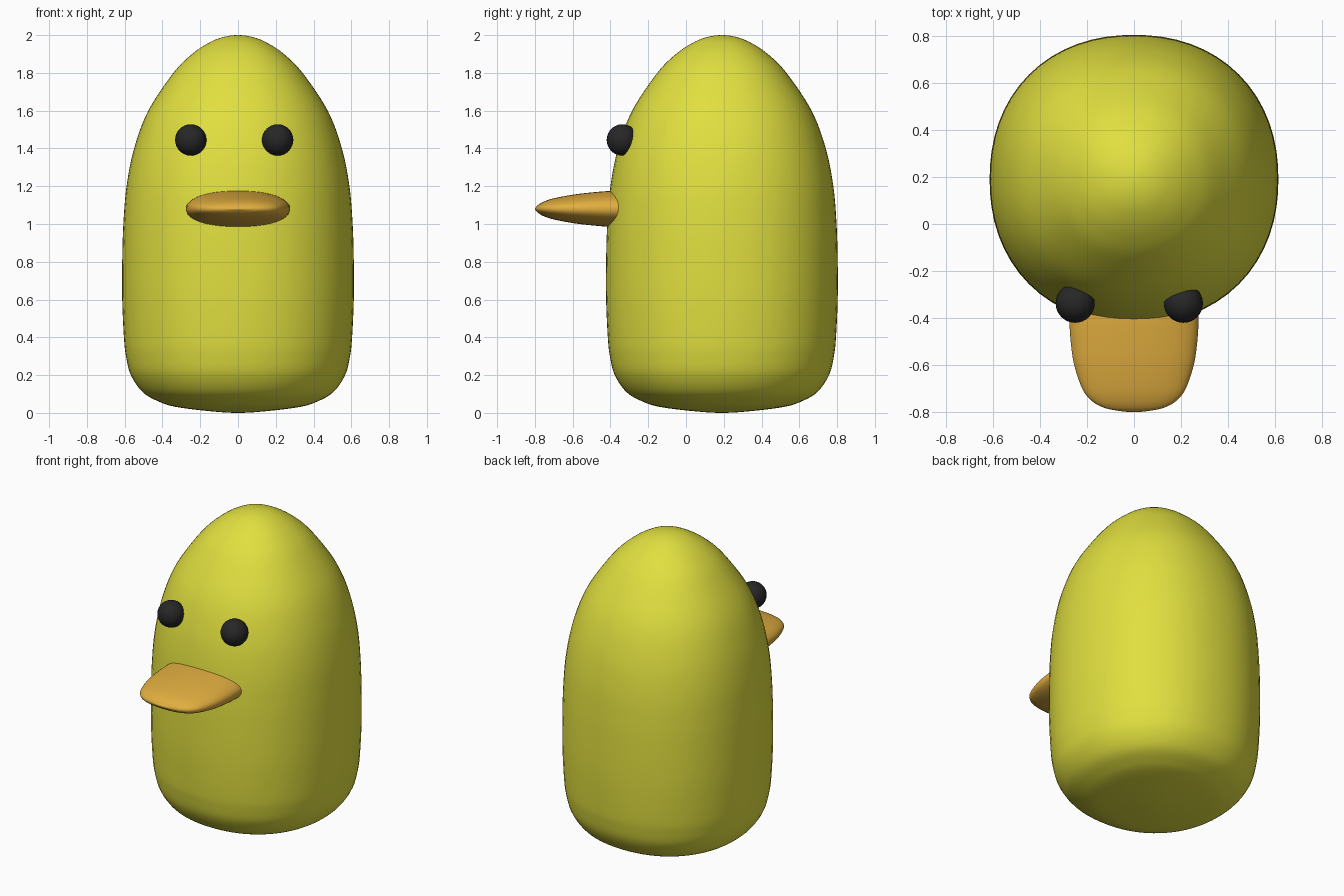
import bpy, bmesh, math
from mathutils import Matrix, Vector

if "Cube" in bpy.data.objects:
    bpy.data.objects.remove(bpy.data.objects["Cube"])


def material(name, color):
    m = bpy.data.materials.new(name)
    m.diffuse_color = color
    m.use_nodes = True
    m.node_tree.nodes["Principled BSDF"].inputs["Base Color"].default_value = m.diffuse_color
    return m


def smooth_profile(points, closed_end, steps=6):
    """Spline through (position, half_a, half_b); pole ends are mirrored."""
    pts = [Vector(p) for p in points]
    flip = lambda p: Vector((p.x, -p.y, -p.z))
    first = flip(pts[1])
    last = flip(pts[-2]) if closed_end else 2 * pts[-1] - pts[-2]
    p = [first] + pts + [last]
    out = []
    for i in range(1, len(p) - 2):
        a, b, c, d = p[i - 1:i + 3]
        for k in range(steps):
            t = k / steps
            out.append(0.5 * (2 * b + (c - a) * t + (2 * a - 5 * b + 4 * c - d) * t * t
                              + (3 * b - a - 3 * c + d) * t ** 3))
    return out + [pts[-1]]


def loft(name, points, matrix, mat, closed_end, sides=64, power=2.17):
    """Skin slightly squared elliptical rings along local z."""
    bm = bmesh.new()
    rings = []
    for s in smooth_profile(points, closed_end):
        if s.y < 1e-4:
            rings.append([bm.verts.new((0, 0, s.x))])
            continue
        ring = []
        for i in range(sides):
            a = 2 * math.pi * i / sides
            c, n = math.cos(a), math.sin(a)
            r = (abs(c) ** power + abs(n) ** power) ** (-1 / power)
            ring.append(bm.verts.new((s.y * r * c, s.z * r * n, s.x)))
        rings.append(ring)
    for lo, hi in zip(rings, rings[1:]):
        for i in range(sides):
            j = (i + 1) % sides
            if len(lo) == 1:
                bm.faces.new((lo[0], hi[j], hi[i]))
            elif len(hi) == 1:
                bm.faces.new((lo[i], lo[j], hi[0]))
            else:
                bm.faces.new((lo[i], lo[j], hi[j], hi[i]))
    if not closed_end:
        bm.faces.new(rings[-1])
    bmesh.ops.transform(bm, matrix=matrix, verts=bm.verts)
    bmesh.ops.recalc_face_normals(bm, faces=bm.faces)
    for f in bm.faces:
        f.smooth = len(f.verts) <= 4
    me = bpy.data.meshes.new(name)
    bm.to_mesh(me)
    bm.free()
    me.materials.append(mat)
    ob = bpy.data.objects.new(name, me)
    bpy.context.collection.objects.link(ob)
    return ob


yellow = material("yellow", (0.75, 0.74, 0.05, 1))
orange = material("orange", (0.75, 0.42, 0.05, 1))
black = material("black", (0.02, 0.02, 0.02, 1))

# Body: tall dome with a softly rounded, nearly flat base
body = [(0.0, 0), (0.01, 0.16), (0.032, 0.33), (0.06, 0.42), (0.11, 0.505), (0.2, 0.567),
        (0.3, 0.593), (0.4, 0.604), (0.6, 0.613), (0.8, 0.613), (1.0, 0.607),
        (1.2, 0.59), (1.4, 0.55), (1.6, 0.475), (1.8, 0.342), (1.9, 0.243),
        (1.96, 0.153), (1.99, 0.077), (2.0, 0)]
loft("body", [(z, r, r) for z, r in body], Matrix.Translation((0, 0.19, 0)), yellow, True)

# Beak: flattened loft running from the tip back into the body
beak = [(0.0, 0, 0), (0.008, 0.08, 0.012), (0.022, 0.135, 0.025), (0.05, 0.182, 0.040),
        (0.1, 0.22, 0.056), (0.2, 0.254, 0.075), (0.3, 0.269, 0.087),
        (0.4, 0.275, 0.095), (0.5, 0.275, 0.097)]
beak_frame = Matrix.Translation((0, -0.8, 1.08)) @ Matrix.Rotation(-math.pi / 2, 4, 'X')
loft("beak", beak, beak_frame, orange, False)

# Eyes: balls half sunk into the body
for name, x in (("eye_left", -0.25), ("eye_right", 0.21)):
    bpy.ops.mesh.primitive_uv_sphere_add(segments=32, ring_count=16, radius=0.083,
                                         location=(x, -0.337, 1.445))
    eye = bpy.context.object
    eye.name = name
    eye.data.materials.append(black)
    bpy.ops.object.shade_smooth()
